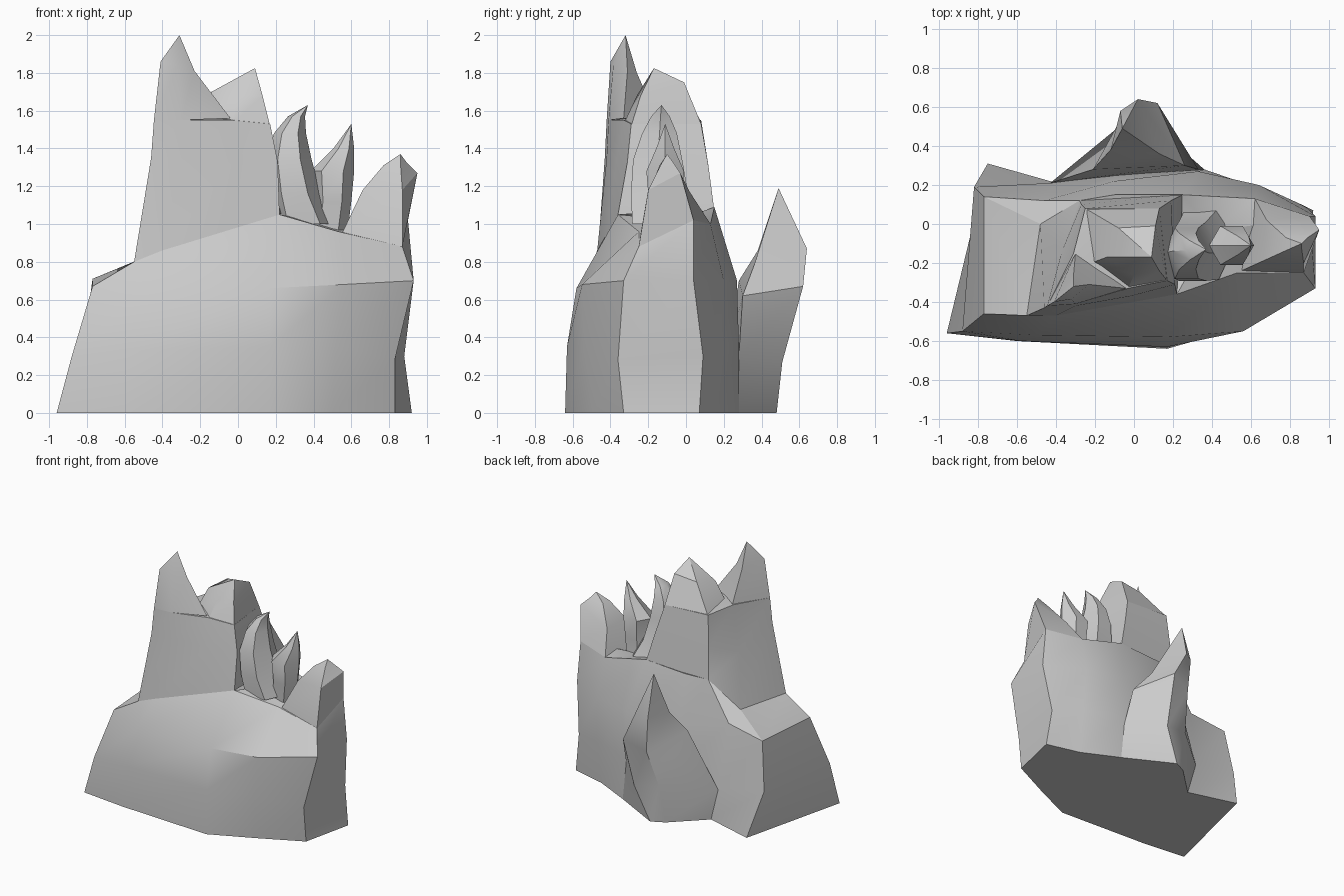
import bpy, bmesh, math


def finish(name, bm):
    bmesh.ops.recalc_face_normals(bm, faces=bm.faces)
    mesh = bpy.data.meshes.new(name)
    bm.to_mesh(mesh)
    bm.free()
    ob = bpy.data.objects.new(name, mesh)
    bpy.context.collection.objects.link(ob)
    bpy.ops.object.select_all(action='DESELECT')
    ob.select_set(True)
    bpy.context.view_layer.objects.active = ob
    bpy.ops.object.shade_smooth_by_angle(angle=math.radians(32))
    return ob


def loft(name, rings, tip):
    """Skin a stack of equal cross-sections and close it to a tip point."""
    bm = bmesh.new()
    loops = [[bm.verts.new(p) for p in ring] for ring in rings]
    n = len(loops[0])
    for low, high in zip(loops, loops[1:]):
        for i in range(n):
            j = (i + 1) % n
            bm.faces.new((low[i], low[j], high[j], high[i]))
    apex = bm.verts.new(tip)
    for i in range(n):
        bm.faces.new((loops[-1][i], loops[-1][(i + 1) % n], apex))
    bm.faces.new(loops[0][::-1])
    return finish(name, bm)


def horn(name, path, tip, depth=1.0, sides=6):
    """Tapered tooth along a path of (x, y, z, radius)."""
    rings = []
    for x, y, z, r in path:
        angles = [2 * math.pi * i / sides for i in range(sides)]
        rings.append([(x + r * math.cos(a), y + r * depth * math.sin(a), z)
                      for a in angles])
    return loft(name, rings, tip)


# Broad lower rock, counter-clockwise from the front left corner
base = [(-.96, -.56, 0), (-.60, -.60, 0), (.17, -.64, 0), (.50, -.49, 0),
        (.83, -.33, 0), (.92, .07, 0), (.65, .14, 0), (.36, .28, 0),
        (-.10, .25, 0), (-.36, .20, 0), (-.75, .31, 0)]
lower = [(-.88, -.55, .30), (-.58, -.60, .33), (.17, -.63, .35), (.52, -.54, .35),
         (.83, -.36, .28), (.88, .09, .30), (.65, .18, .35), (.36, .28, .35),
         (-.10, .25, .35), (-.43, .21, .28), (-.82, .19, .34)]
shoulder = [(-.77, -.46, .67), (-.50, -.57, .62), (.17, -.58, .66), (.56, -.55, .68),
            (.93, -.33, .70), (.93, .04, .70), (.64, .20, .70), (.33, .27, .70),
            (-.10, .22, .70), (-.46, .12, .76), (-.77, .14, .71)]
rim = [(-.55, -.47, .80), (-.40, -.47, .86), (.22, -.36, 1.05), (.53, -.25, .96),
       (.87, -.25, .88), (.90, .04, 1.02), (.62, .13, 1.0), (.25, .15, 1.09),
       (-.10, .15, 1.07), (-.28, .12, 1.06), (-.48, 0, .83)]
loft("rock_body", [base, lower, shoulder, rim], (.40, -.04, 1.02))

# Tall mass carrying the two main peaks
loft("upper_mass", [
    [(-.55, -.47, .80), (-.40, -.47, .86), (-.09, -.415, .955), (.22, -.36, 1.05),
     (.25, .15, 1.07), (-.28, .12, 1.06), (-.48, 0, .83)],
    [(-.46, -.43, 1.35), (-.30, -.42, 1.35), (-.02, -.37, 1.33), (.21, -.31, 1.33),
     (.19, .12, 1.30), (-.27, .10, 1.30), (-.37, -.14, 1.20)],
    [(-.445, -.42, 1.55), (-.30, -.41, 1.55), (-.03, -.33, 1.55), (.17, -.29, 1.53),
     (.13, .08, 1.53), (-.25, .08, 1.55), (-.31, -.15, 1.56)]],
    (-.12, -.18, 1.57))

loft("left_peak", [
    [(-.445, -.42, 1.55), (-.30, -.41, 1.55), (-.04, -.33, 1.56), (-.30, -.15, 1.55)],
    [(-.41, -.40, 1.86), (-.32, -.385, 1.84), (-.23, -.31, 1.81), (-.31, -.26, 1.80)]],
    (-.31, -.32, 2.0))

loft("middle_peak", [
    [(-.22, -.20, 1.53), (-.03, -.33, 1.53), (.17, -.29, 1.52), (.13, .08, 1.53),
     (-.25, .08, 1.54)],
    [(-.14, -.17, 1.70), (.0, -.26, 1.68), (.13, -.24, 1.68), (.11, -.01, 1.75),
     (-.08, -.02, 1.73)]],
    (.09, -.17, 1.825))

# Right-hand tower
loft("right_tower", [
    [(.55, -.24, .95), (.87, -.25, .88), (.90, .04, 1.02), (.62, .13, 1.0)],
    [(.66, -.19, 1.18), (.87, -.20, 1.18), (.95, -.03, 1.27), (.68, .02, 1.17)],
    [(.77, -.14, 1.31), (.86, -.13, 1.32), (.89, -.07, 1.33), (.78, -.07, 1.31)]],
    (.86, -.10, 1.37))

# Curved teeth in the gap between peaks
horn("inner_tooth", [(.35, -.10, 1.0, .17), (.30, -.14, 1.16, .14),
                     (.27, -.15, 1.34, .12), (.275, -.14, 1.48, .085),
                     (.31, -.135, 1.57, .045)], (.37, -.13, 1.63), 1.25)
horn("outer_tooth", [(.48, -.10, .96, .10), (.50, -.11, 1.12, .10),
                     (.50, -.11, 1.28, .115), (.56, -.11, 1.40, .055)],
     (.60, -.11, 1.53))

# Leaf-shaped spire on the back
loft("back_spire", [
    [(.36, .28, 0), (-.02, .48, 0), (-.12, .43, 0), (-.36, .20, 0)],
    [(.33, .28, .30), (.10, .51, .27), (-.10, .48, .30), (-.43, .21, .26)],
    [(.26, .30, .62), (.12, .62, .67), (-.05, .57, .60), (-.21, .28, .70)],
    [(.13, .36, .78), (.02, .64, .87), (-.07, .58, .87), (-.12, .38, .86)]],
    (-.06, .49, 1.19))
